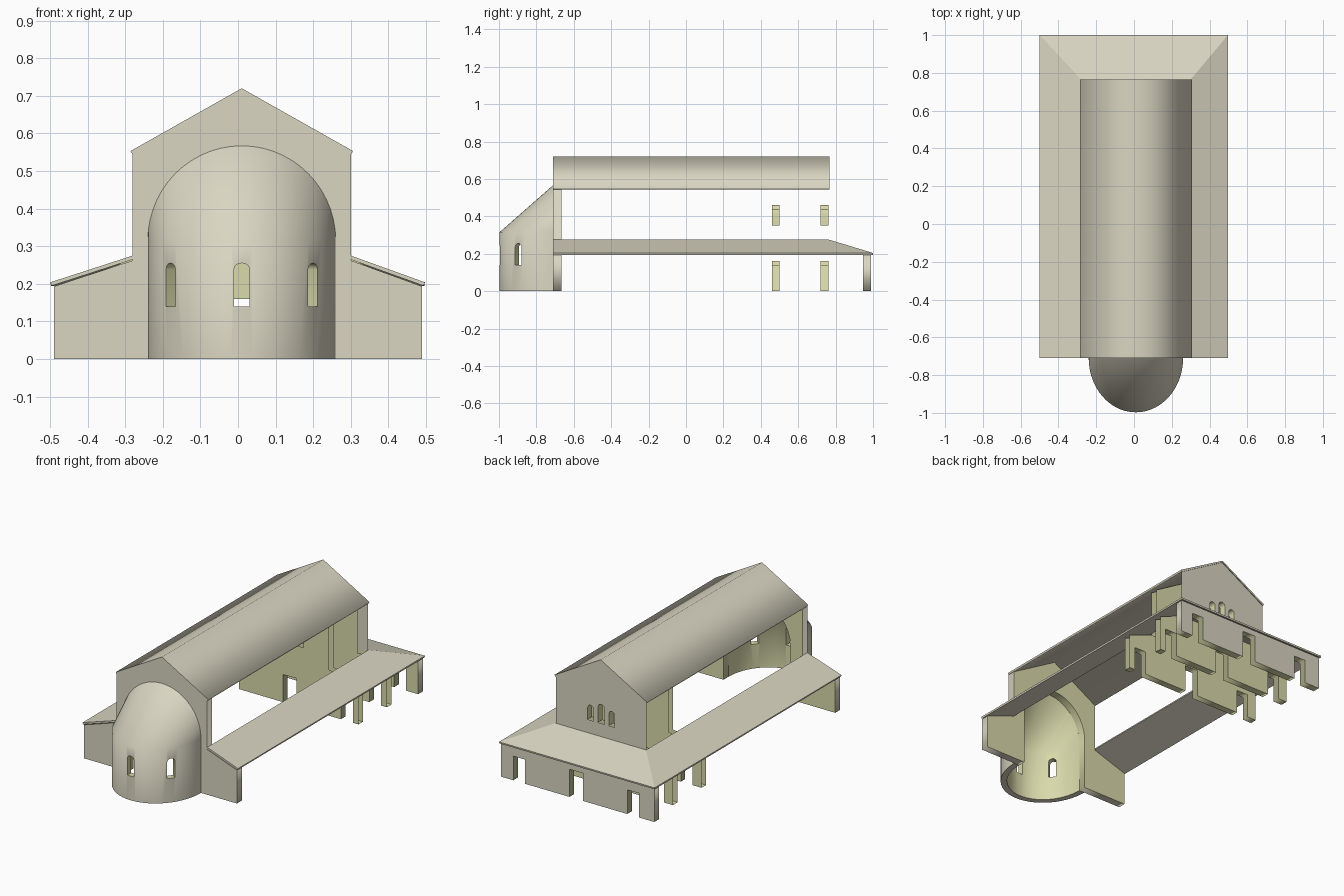
import bpy, bmesh, math
from mathutils import Matrix

if "Cube" in bpy.data.objects:
    bpy.data.objects.remove(bpy.data.objects["Cube"])

CX = 0.01          # nave axis
EXT, INT = 0, 1    # material slots


def material(name, rgb):
    m = bpy.data.materials.new(name)
    m.diffuse_color = (*rgb, 1)
    m.use_nodes = True
    m.node_tree.nodes["Principled BSDF"].inputs["Base Color"].default_value = m.diffuse_color
    return m


MATS = [material("exterior_stone", (0.70, 0.67, 0.54)),
        material("interior_plaster", (0.70, 0.70, 0.41))]


def finish(name, bm, rule=None):
    if rule:
        for f in bm.faces:
            f.material_index = rule(f.calc_center_median(), f.normal)
    me = bpy.data.meshes.new(name)
    bm.to_mesh(me)
    bm.free()
    for m in MATS:
        me.materials.append(m)
    ob = bpy.data.objects.new(name, me)
    bpy.context.collection.objects.link(ob)
    return ob


def wall(name, outline, holes, y0, y1, rule, drop=None, adjust=None):
    """Fill an x-z outline with holes and give it depth from y0 to y1."""
    cu = bpy.data.curves.new(name, 'CURVE')
    cu.dimensions, cu.fill_mode, cu.extrude = '2D', 'BOTH', (y1 - y0) / 2
    for pts in [outline] + holes:
        sp = cu.splines.new('POLY')
        sp.points.add(len(pts) - 1)
        for p, (x, z) in zip(sp.points, pts):
            p.co = (x, z, 0, 1)
        sp.use_cyclic_u = True
    tmp = bpy.data.objects.new(name + "_curve", cu)
    bpy.context.collection.objects.link(tmp)
    me = bpy.data.meshes.new_from_object(tmp.evaluated_get(bpy.context.evaluated_depsgraph_get()))
    bpy.data.objects.remove(tmp)
    bm = bmesh.new()
    bm.from_mesh(me)
    bpy.data.meshes.remove(me)
    bm.transform(Matrix.Translation((0, (y0 + y1) / 2, 0)) @ Matrix.Rotation(math.pi / 2, 4, 'X'))
    bmesh.ops.remove_doubles(bm, verts=bm.verts, dist=1e-5)
    bmesh.ops.recalc_face_normals(bm, faces=bm.faces)
    bm.normal_update()
    if drop:
        gone = [f for f in bm.faces if drop(f.calc_center_median(), f.normal)]
        bmesh.ops.delete(bm, geom=gone, context='FACES')
    if adjust:
        for v in bm.verts:
            adjust(v.co)
    return finish(name, bm, rule)


def arch(cx, hw, z0, z1, rise, n=6):
    """Arched window outline."""
    top = [(cx + hw * math.cos(math.pi * i / n), z1 - rise + rise * math.sin(math.pi * i / n))
           for i in range(n + 1)]
    return [(cx - hw, z0), (cx + hw, z0)] + top


def sill_with_doors(x0, x1):
    """Bottom edge of a wall, notched by one central and two aisle doors."""
    pts = [(x0, 0)]
    for c, hw, h in ((CX - 0.365, 0.038, 0.14), (CX, 0.043, 0.16), (CX + 0.365, 0.038, 0.14)):
        pts += [(c - hw, 0), (c - hw, h), (c + hw, h), (c + hw, 0)]
    return pts + [(x1, 0)]


def interior(c, n):
    return INT


def open_end(c, n):   # the long side walls are absent, so cross walls have open ends
    return (abs(n.x) > 0.9 and abs(c.x - CX) > 0.23 and
            (abs(c.x) > 0.44 or c.z > 0.25)) or (n.z > 0.5 and c.z > 0.2)


windows = [arch(CX, 0.021, 0.35, 0.46, 0.02)] + \
          [arch(CX + s * 0.068, 0.019, 0.35, 0.437, 0.019) for s in (-1, 1)]

# Apse-side end wall, pierced by the apse arch
AR, AZ, AH = 0.215, 0.30, 0.225
opening = [(CX - AR * math.cos(math.pi * i / 24), AZ + AH * math.sin(math.pi * i / 24))
           for i in range(25)]
outline = [(-0.49, 0), (CX - AR, 0)] + opening + [
    (CX + AR, 0), (0.49, 0), (0.49, 0.193), (0.30, 0.262), (0.30, 0.543), (CX, 0.71),
    (-0.28, 0.543), (-0.28, 0.262), (-0.49, 0.193)]
wall("apse_end_wall", outline, [], -0.71, -0.665,
     lambda c, n: INT if n.y > 0.5 or (abs(n.y) < 0.5 and abs(c.x - CX) < 0.23 and c.z < 0.53) else EXT)

# Cross wall inside the nave and aisles
wall("inner_cross_wall", sill_with_doors(-0.45, 0.45) + [
    (0.45, 0.205), (0.30, 0.26), (0.26, 0.265), (0.26, 0.56), (CX, 0.705),
    (-0.24, 0.56), (-0.24, 0.265), (-0.28, 0.26), (-0.45, 0.205)],
    windows, 0.46, 0.50, interior, open_end)

# Nave end wall: lower part inside the porch, upper part outside
wall("porch_inner_wall", sill_with_doors(-0.45, 0.45) + [
    (0.45, 0.205), (0.30, 0.265), (-0.28, 0.265), (-0.45, 0.205)],
    [], 0.72, 0.762, interior, open_end)


def narrow_inside(co):
    if co.y < 0.74:
        co.x = min(max(co.x, -0.24), 0.26)


wall("nave_gable", [(-0.28, 0.265), (0.30, 0.265), (0.30, 0.543), (CX, 0.71), (-0.28, 0.543)],
     windows, 0.72, 0.762, lambda c, n: EXT if n.y > 0.5 else INT,
     lambda c, n: open_end(c, n) or (n.z < -0.9 and c.z < 0.3), narrow_inside)

# Outer porch wall
wall("porch_outer_wall", sill_with_doors(-0.49, 0.49) + [(0.49, 0.193), (-0.49, 0.193)],
     [], 0.947, 0.99,
     lambda c, n: EXT if n.y > 0.5 or abs(c.x) > 0.48 else INT)

# Nave roof
wall("nave_roof", [(-0.286, 0.553), (-0.28, 0.543), (CX, 0.71), (0.30, 0.543),
                   (0.306, 0.553), (CX, 0.72)], [], -0.71, 0.766, lambda c, n: EXT)

# Aisle roofs joined round the porch with hips
bm = bmesh.new()
outer = [bm.verts.new(p) for p in ((-0.499, -0.71, 0.204), (-0.499, 1, 0.204),
                                   (0.497, 1, 0.204), (0.497, -0.71, 0.204))]
inner = [bm.verts.new(p) for p in ((-0.28, -0.71, 0.275), (-0.28, 0.765, 0.275),
                                   (0.30, 0.765, 0.275), (0.30, -0.71, 0.275))]
for i in range(3):
    bm.faces.new((outer[i], inner[i], inner[i + 1], outer[i + 1]))
bm.normal_update()
roof = finish("aisle_and_porch_roof", bm)
mod = roof.modifiers.new("thickness", 'SOLIDIFY')
mod.thickness, mod.offset = 0.01, -1

# Apse: elliptical wall rising into a slanted half dome, as a closed shell
N = 28
bm = bmesh.new()


def shell(a, depth, spring, rise):
    rows = [[], [], []]
    for i in range(N + 1):
        t = math.pi * i / N
        x, s = CX + a * math.cos(t), math.sin(t)
        for row, co in zip(rows, ((x, -0.71 - depth * s, 0), (x, -0.71 - depth * s, spring),
                                  (x, -0.71, spring + rise * s))):
            row.append(bm.verts.new(co))
    return rows


out, inn = shell(0.25, 0.287, 0.315, 0.252), shell(AR, 0.252, AZ, AH)
for rows, mat in ((out, EXT), (inn, INT)):
    for r in range(2):
        for i in range(N):
            q = (rows[r][i], rows[r][i + 1], rows[r + 1][i + 1], rows[r + 1][i])
            bm.faces.new(q).material_index = mat
for r in (0, 2):                       # bottom rim and rim against the wall
    for i in range(N):
        bm.faces.new((out[r][i], out[r][i + 1], inn[r][i + 1], inn[r][i]))
for i in (0, N):                       # upright jambs
    for r in range(2):
        bm.faces.new((out[r][i], out[r + 1][i], inn[r + 1][i], inn[r][i]))
bmesh.ops.remove_doubles(bm, verts=bm.verts, dist=1e-5)
bmesh.ops.dissolve_degenerate(bm, edges=bm.edges, dist=1e-5)
bmesh.ops.recalc_face_normals(bm, faces=bm.faces)
apse = finish("apse", bm)

# Three arched apse windows cut along the wall normals
cutters = []
for x, y, ang in ((0, -0.98, 0), (0.187, -0.895, 53), (-0.187, -0.895, -53)):
    cut = wall("window_cutter", arch(0, 0.021, 0.14, 0.255, 0.017), [], -0.07, 0.07, interior)
    cut.data.transform(Matrix.Translation((CX + x, y, 0)) @
                       Matrix.Rotation(math.radians(ang), 4, 'Z'))
    cut.hide_render = True
    cutters.append(cut)
    mod = apse.modifiers.new("window", 'BOOLEAN')
    mod.operation, mod.solver, mod.object = 'DIFFERENCE', 'EXACT', cut
bpy.context.view_layer.objects.active = apse
apse.select_set(True)
for mod in list(apse.modifiers):
    bpy.ops.object.modifier_apply(modifier=mod.name)
for cut in cutters:
    bpy.data.objects.remove(cut)
bpy.ops.object.shade_smooth_by_angle(angle=math.radians(55))
